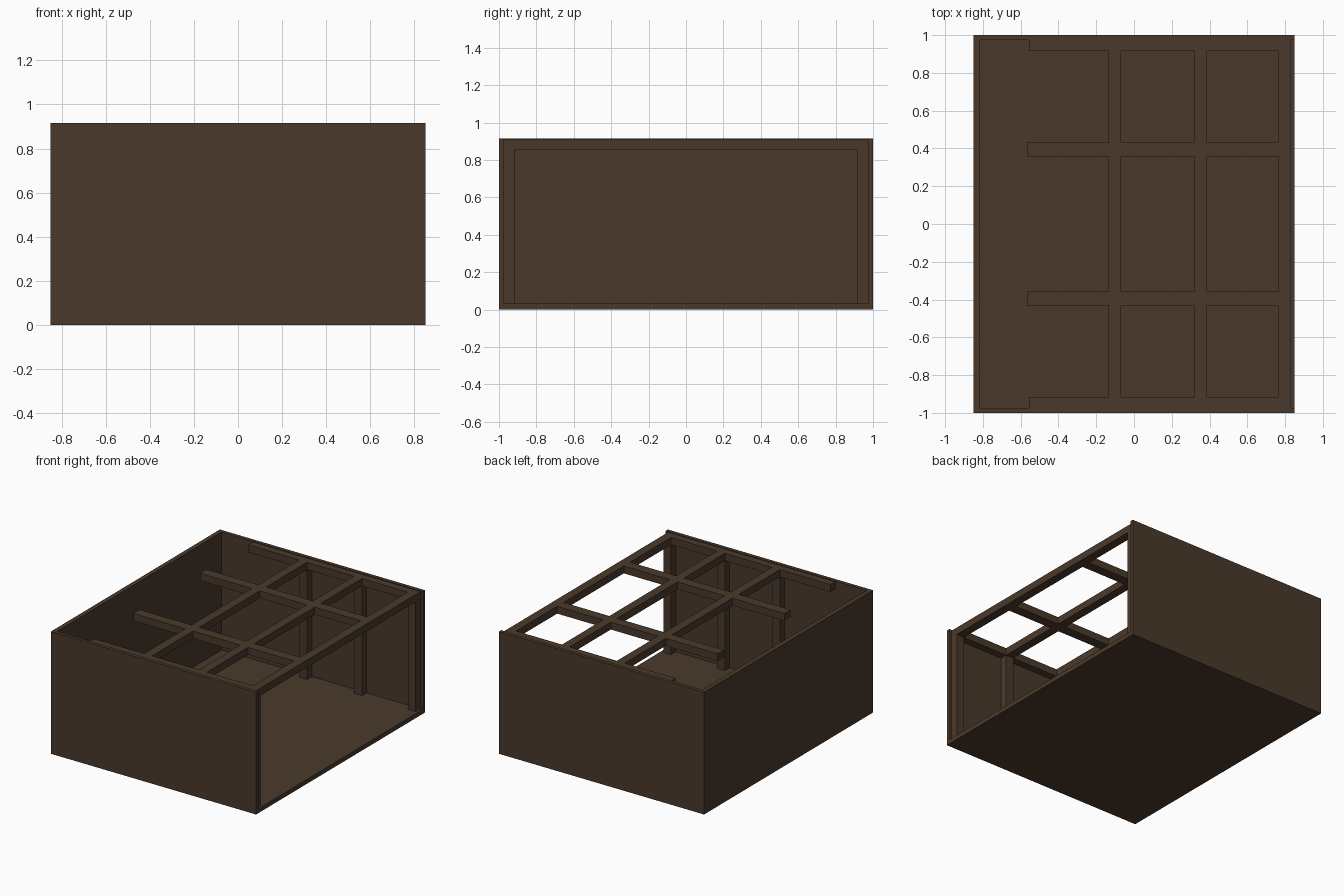
import bpy

if "Cube" in bpy.data.objects:
    bpy.data.objects.remove(bpy.data.objects["Cube"])

# Single dark wood colour
wood = bpy.data.materials.new("dark_brown_wood")
wood.diffuse_color = (0.0685, 0.0409, 0.0242, 1)
wood.use_nodes = True
wood.node_tree.nodes["Principled BSDF"].inputs["Base Color"].default_value = wood.diffuse_color


def box(name, x, y, z):
    """Box from (min, max) pairs on each axis."""
    verts = [(a, b, c) for a in x for b in y for c in z]
    faces = [(0, 1, 3, 2), (4, 6, 7, 5), (0, 4, 5, 1),
             (2, 3, 7, 6), (0, 2, 6, 4), (1, 5, 7, 3)]
    mesh = bpy.data.meshes.new(name)
    mesh.from_pydata(verts, [], faces)
    mesh.materials.append(wood)
    obj = bpy.data.objects.new(name, mesh)
    bpy.context.collection.objects.link(obj)
    return obj


def span(side, a, b):
    """Mirror the range a..b to the given side of zero."""
    return (a, b) if side > 0 else (-b, -a)


TOP, FLOOR = 0.915, 0.033
INNER = 0.973                      # inner face of the side walls
BEAM = (0.855, 0.91)               # height range of all beams
cross_x = [(-0.135, -0.07), (0.32, 0.385), (0.765, 0.83)]

# Open shell: floor, closed left wall, two side walls
box("floor", (-0.85, 0.85), (-1, 1), (0, FLOOR))
box("left_wall", (-0.85, -0.816), (-INNER, INNER), (FLOOR, TOP))
for s, label in ((-1, "front"), (1, "back")):
    box(label + "_wall", (-0.85, 0.85), span(s, INNER, 1), (FLOOR, TOP))

# Cross beams, each carried by a post against both side walls
for i, x in enumerate(cross_x):
    box(f"cross_beam_{i}", x, (-INNER, INNER), BEAM)
    for s, label in ((-1, "front"), (1, "back")):
        box(f"{label}_post_{i}", x, span(s, 0.917, INNER), (FLOOR, BEAM[0]))

# Lengthwise beams, split into pieces between the cross beams
for s, label in ((-1, "front"), (1, "back")):
    for kind, start, y in (("edge", -0.555, (0.917, INNER)),
                           ("middle", -0.565, (0.357, 0.432))):
        for i, x in enumerate(cross_x):
            box(f"{label}_{kind}_beam_{i}", (start, x[0]), span(s, *y), BEAM)
            start = x[1]
